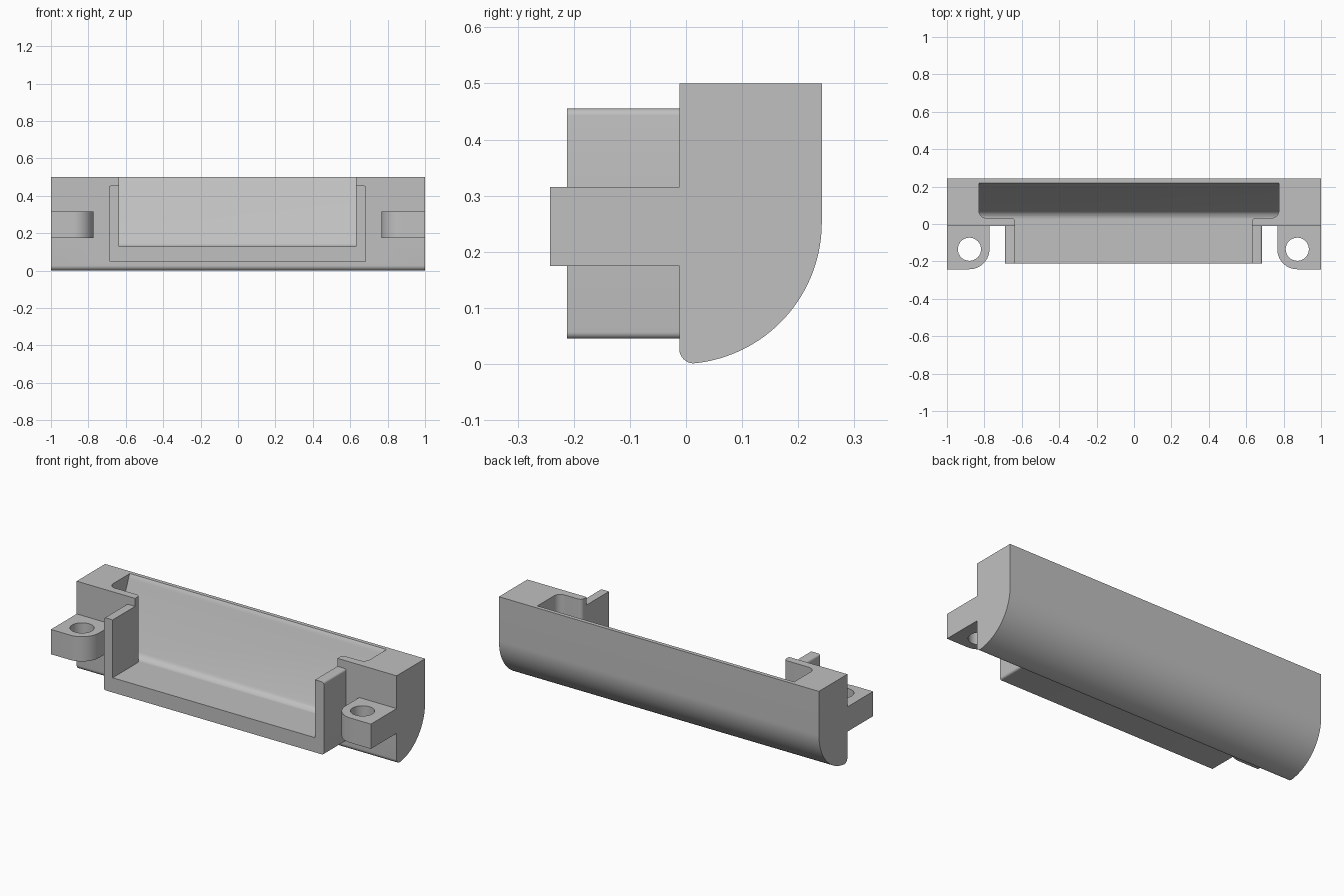
import bpy, bmesh
from math import cos, sin, radians

if "Cube" in bpy.data.objects:
    bpy.data.objects.remove(bpy.data.objects["Cube"], do_unlink=True)

grey = bpy.data.materials.new("plain grey")
grey.use_nodes = True
colour = (0.53, 0.53, 0.53, 1)
grey.diffuse_color = colour
grey.node_tree.nodes["Principled BSDF"].inputs["Base Color"].default_value = colour


def arc(cx, cy, r, start, end, steps=10):
    angles = [radians(start + (end - start) * i / steps) for i in range(steps + 1)]
    return [(cx + r * cos(a), cy + r * sin(a)) for a in angles]


def prism(name, outline, axis, low, high):
    """Extrude a 2D outline along the given axis."""
    place = {"x": lambda a, b, t: (t, a, b),
             "y": lambda a, b, t: (a, t, b),
             "z": lambda a, b, t: (a, b, t)}[axis]
    bm = bmesh.new()
    ends = [[bm.verts.new(place(a, b, t)) for a, b in outline] for t in (low, high)]
    bm.faces.new(ends[0])
    bm.faces.new(ends[1])
    n = len(outline)
    for i in range(n):
        j = (i + 1) % n
        bm.faces.new((ends[0][i], ends[0][j], ends[1][j], ends[1][i]))
    bmesh.ops.recalc_face_normals(bm, faces=bm.faces)
    mesh = bpy.data.meshes.new(name)
    bm.to_mesh(mesh)
    bm.free()
    mesh.materials.append(grey)
    obj = bpy.data.objects.new(name, mesh)
    bpy.context.collection.objects.link(obj)
    return obj


def combine(target, other, operation):
    """Apply a boolean and discard the second solid."""
    mod = target.modifiers.new(operation.lower(), "BOOLEAN")
    mod.operation = operation
    mod.solver = "EXACT"
    mod.object = other
    bpy.context.view_layer.update()
    graph = bpy.context.evaluated_depsgraph_get()
    mesh = bpy.data.meshes.new_from_object(target.evaluated_get(graph))
    target.modifiers.clear()
    target.data = mesh
    bpy.data.objects.remove(other, do_unlink=True)


# Long housing with a curved lower back
FRONT = -0.012
section = [(FRONT, 0.5), (0.242, 0.5)]
section += arc(-0.01, 0.252, 0.252, 0, -84, 32)
section += arc(0.014, 0.027, 0.026, 265, 180, 8)
housing = prism("housing", section, "x", -1, 1)

# Projecting front frame with softened long edges
r = 0.012
left, right, low, high = -0.69, 0.685, 0.045, 0.455
frame_outline = (arc(right - r, high - r, r, 90, 0, 5) + arc(right - r, low + r, r, 0, -90, 5)
                 + arc(left + r, low + r, r, 270, 180, 5) + arc(left + r, high - r, r, 180, 90, 5))
combine(housing, prism("front_frame", frame_outline, "y", -0.212, 0.0), "UNION")

# Mounting lugs with one rounded corner and a screw hole
for side, cx, radius in ((-1, -0.88, 0.107), (1, 0.873, 0.107)):
    cy = -0.135
    corner = arc(cx, cy, radius, 270, 270 - 90 * side, 14)
    lug = [(side, 0.0), (side, cy - radius)] + corner + [(cx - side * radius, 0.0)]
    combine(housing, prism("lug", lug, "z", 0.175, 0.315), "UNION")
    hole = arc(cx, cy, 0.062, 0, 348.75, 31)
    combine(housing, prism("screw_hole", hole, "z", 0.1, 0.4), "DIFFERENCE")

# Open pocket: plan outline limited by a sloping rear wall
inner = 0.032
plan = [(-0.635, -0.4), (0.63, -0.4)]
plan += arc(0.652, inner - 0.022, 0.022, 180, 90, 6)
plan += arc(0.735, inner + 0.04, 0.04, -90, 0, 8)
plan += [(0.775, 0.4), (-0.83, 0.4)]
plan += arc(-0.79, inner + 0.04, 0.04, 180, 270, 8)
plan += arc(-0.657, inner - 0.022, 0.022, 90, 0, 6)
pocket = prism("pocket", plan, "z", 0.0, 0.7)
slope = [(-0.5, 0.128), (0.03, 0.128), (0.042, 0.13), (0.053, 0.135), (0.063, 0.142),
         (0.07, 0.153), (0.204, 0.465), (0.208, 0.478), (0.213, 0.489), (0.22, 0.5),
         (0.22, 0.6), (-0.5, 0.6)]
combine(pocket, prism("pocket_slope", slope, "x", -0.95, 0.95), "INTERSECT")
combine(housing, pocket, "DIFFERENCE")

# Smooth the rounded areas and keep the corners crisp
bpy.ops.object.select_all(action="DESELECT")
housing.select_set(True)
bpy.context.view_layer.objects.active = housing
bpy.ops.object.shade_smooth_by_angle(angle=radians(30))
